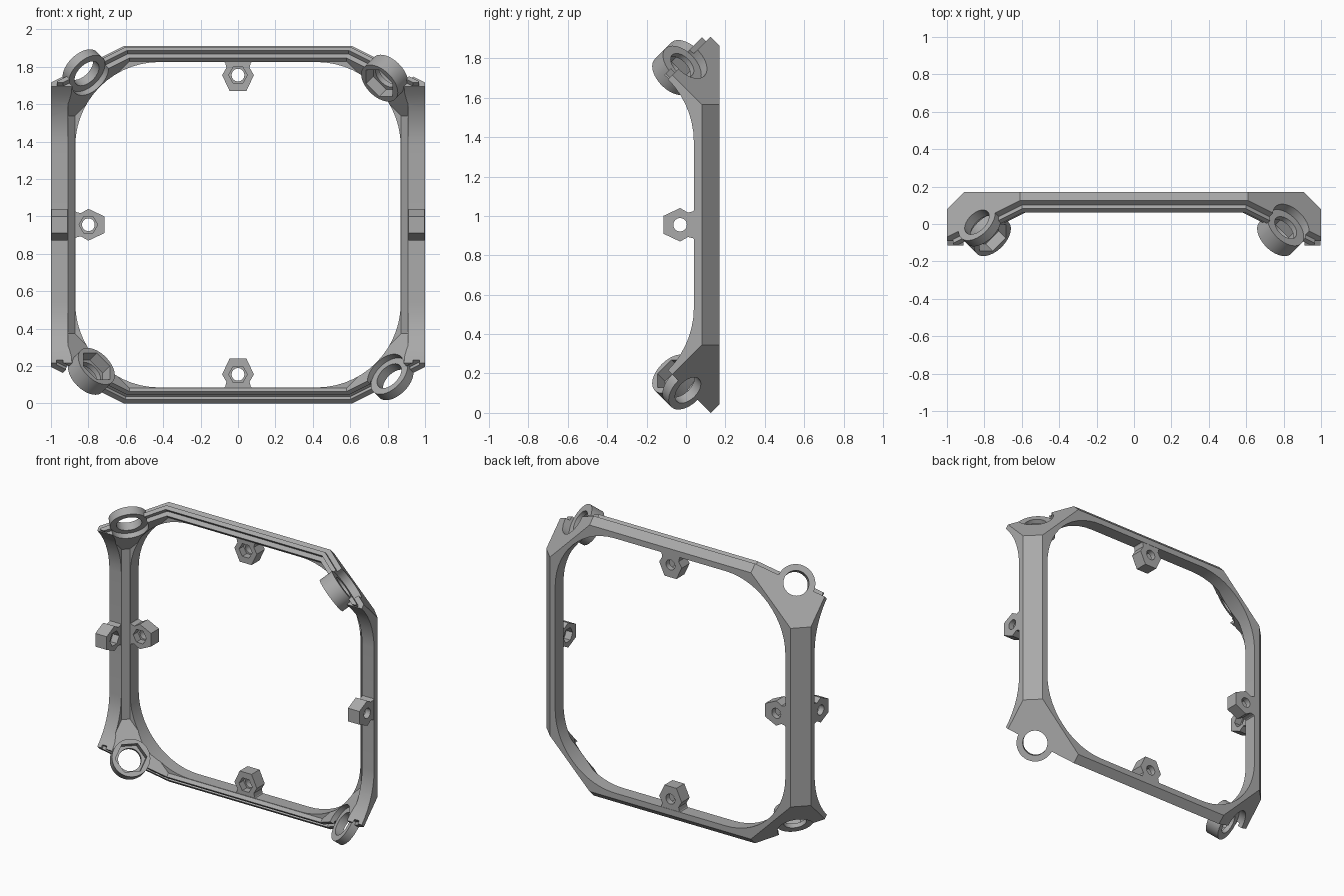
import bpy, bmesh, math
from itertools import product
from mathutils import Matrix, Vector

if "Cube" in bpy.data.objects:
    bpy.data.objects.remove(bpy.data.objects["Cube"])

grey = bpy.data.materials.new("plain_grey")
grey.use_nodes = True
grey.diffuse_color = (0.4, 0.4, 0.4, 1)
grey.node_tree.nodes["Principled BSDF"].inputs["Base Color"].default_value = (0.4, 0.4, 0.4, 1)

# All parts are laid out around the centre of the cube whose back edges they form
CENTRE = Vector((0, -0.83, 0.955))
ALONG_X = Matrix(((0, 0, 1), (1, 0, 0), (0, 1, 0)))
ALONG_Y = Matrix(((1, 0, 0), (0, 0, 1), (0, 1, 0)))
ALONG_Z = Matrix.Identity(3)


def make_object(name, bm):
    bmesh.ops.recalc_face_normals(bm, faces=bm.faces)
    mesh = bpy.data.meshes.new(name)
    bm.to_mesh(mesh)
    bm.free()
    mesh.materials.append(grey)
    obj = bpy.data.objects.new(name, mesh)
    bpy.context.collection.objects.link(obj)
    return obj


def combine(obj, other, operation):
    mod = obj.modifiers.new("join", 'BOOLEAN')
    mod.operation = operation
    mod.solver = 'EXACT'
    mod.object = other
    bpy.context.view_layer.objects.active = obj
    bpy.ops.object.modifier_apply(modifier=mod.name)
    bpy.data.objects.remove(other)


def prism(name, points, start, end, turn):
    bm = bmesh.new()
    rings = [[bm.verts.new(turn @ Vector((p[0], p[1], h))) for p in points] for h in (start, end)]
    for ring in rings:
        bm.faces.new(ring)
    n = len(points)
    for i in range(n):
        j = (i + 1) % n
        bm.faces.new((rings[0][i], rings[0][j], rings[1][j], rings[1][i]))
    return make_object(name, bm)


def ngon(n, radius, centre=(0, 0)):
    return [(centre[0] + radius * math.cos(math.tau * i / n),
             centre[1] + radius * math.sin(math.tau * i / n)) for i in range(n)]


def rounded_square(half, radius, steps=14):
    points = []
    for corner in range(4):
        mid = math.pi / 4 + corner * math.pi / 2
        cx = (half - radius) * math.copysign(1, math.cos(mid))
        cy = (half - radius) * math.copysign(1, math.sin(mid))
        for i in range(steps + 1):
            a = (corner + i / steps) * math.pi / 2
            points.append((cx + radius * math.cos(a), cy + radius * math.sin(a)))
    return points


def chamfered_cube(name, depth):
    """Cube with bevelled edges and corners, all its planes moved inwards by depth."""
    bm = bmesh.new()
    bmesh.ops.create_cube(bm, size=2 * (1 - depth))
    limits = {2: 1.91, 3: 2.52}
    for signs in product((-1, 0, 1), repeat=3):
        count = sum(map(abs, signs))
        if count < 2:
            continue
        normal = Vector(signs).normalized()
        distance = limits[count] / math.sqrt(count) - depth
        bmesh.ops.bisect_plane(bm, geom=bm.verts[:] + bm.edges[:] + bm.faces[:],
                               plane_co=normal * distance, plane_no=normal, clear_outer=True)
        bmesh.ops.holes_fill(bm, edges=[e for e in bm.edges if e.is_boundary])
    return make_object(name, bm)


def cube_frame(name, outer, inner, half):
    """Hollow chamfered cube with a rounded opening in every side."""
    frame = chamfered_cube(name, outer)
    combine(frame, chamfered_cube("hollow", inner), 'DIFFERENCE')
    for turn in (ALONG_X, ALONG_Y, ALONG_Z):
        combine(frame, prism("opening", rounded_square(half, 0.45), -2, 2, turn), 'DIFFERENCE')
    return frame


def sector(points):
    return prism("sector", points, -2, 2, ALONG_X)


# Frame: the quarter of the cube facing back, mitred along its diagonals
body = cube_frame("frame", 0, 0.09, 0.87)
combine(body, sector([(0, 0), (2, 2), (2, -2)]), 'INTERSECT')

# Groove along the lower mitre
groove = cube_frame("groove", 0.03, 0.063, 0.86)
combine(groove, sector([(0.3, -0.27), (2, -1.97), (2, -2.1), (0.3, -0.4)]), 'INTERSECT')
combine(body, groove, 'DIFFERENCE')

# Tongue along the upper mitre
tongue = cube_frame("tongue", 0.033, 0.06, 0.873)
combine(tongue, sector([(0.3, 0.29), (2, 1.99), (2, 2.04), (0.3, 0.34)]), 'INTERSECT')
parts = [body, tongue]

# Corner rings on the cube diagonals: flat washers and deeper hexagonal nut holders
for sx, sz in product((-1, 1), repeat=2):
    turn = Vector((sx, 1, sz)).to_track_quat('Z', 'Y').to_matrix()
    for part in (body, tongue):
        combine(part, prism("seat", ngon(48, 0.118), 1.2, 1.6, turn), 'DIFFERENCE')
    side = ("left" if sx > 0 else "right") + ("_upper" if sz > 0 else "_lower")
    if sx * sz < 0:
        ring = prism(side + "_washer_ring", ngon(48, 0.12), 1.40, 1.455, turn)
        combine(ring, prism("hole", ngon(48, 0.08), 1.2, 1.6, turn), 'DIFFERENCE')
    else:
        ring = prism(side + "_nut_ring", ngon(48, 0.12), 1.31, 1.405, turn)
        combine(ring, prism("hole", ngon(48, 0.072), 1.2, 1.6, turn), 'DIFFERENCE')
        combine(ring, prism("nut_pocket", ngon(6, 0.1), 1.2, 1.375, turn), 'DIFFERENCE')
    parts.append(ring)

# Mounting tabs at the middle of the bars, with a nut pocket on the inner face
HALF_TAB = [(0.09, 0.89), (0.068, 0.865), (0.062, 0.84), (0.085, 0.80), (0.045, 0.715)]
TAB = HALF_TAB + [(-s, r) for s, r in reversed(HALF_TAB)]


def mounting_tab(name, direction, turn, sign):
    dx, dy = direction
    outline = [(r * dx - s * dy, r * dy + s * dx) for s, r in TAB]
    centre = (0.8 * dx, 0.8 * dy)
    tab = prism(name, outline, sign * 0.912, sign * 0.998, turn)
    combine(tab, prism("hole", ngon(32, 0.034, centre), sign * 0.8, sign * 1.1, turn), 'DIFFERENCE')
    combine(tab, prism("nut_pocket", ngon(6, 0.05, centre), sign * 0.8, sign * 0.96, turn), 'DIFFERENCE')
    parts.append(tab)


mounting_tab("top_tab", (0, 1), ALONG_Y, 1)
mounting_tab("bottom_tab", (0, -1), ALONG_Y, 1)
mounting_tab("right_back_tab", (-1, 0), ALONG_Y, 1)
mounting_tab("left_side_tab", (1, 0), ALONG_X, 1)
mounting_tab("right_side_tab", (1, 0), ALONG_X, -1)

# Stand the parts on the ground and smooth the curved faces
bpy.ops.object.select_all(action='DESELECT')
for part in parts:
    part.location = CENTRE
    part.select_set(True)
bpy.context.view_layer.objects.active = body
bpy.ops.object.shade_smooth_by_angle(angle=math.radians(25))
